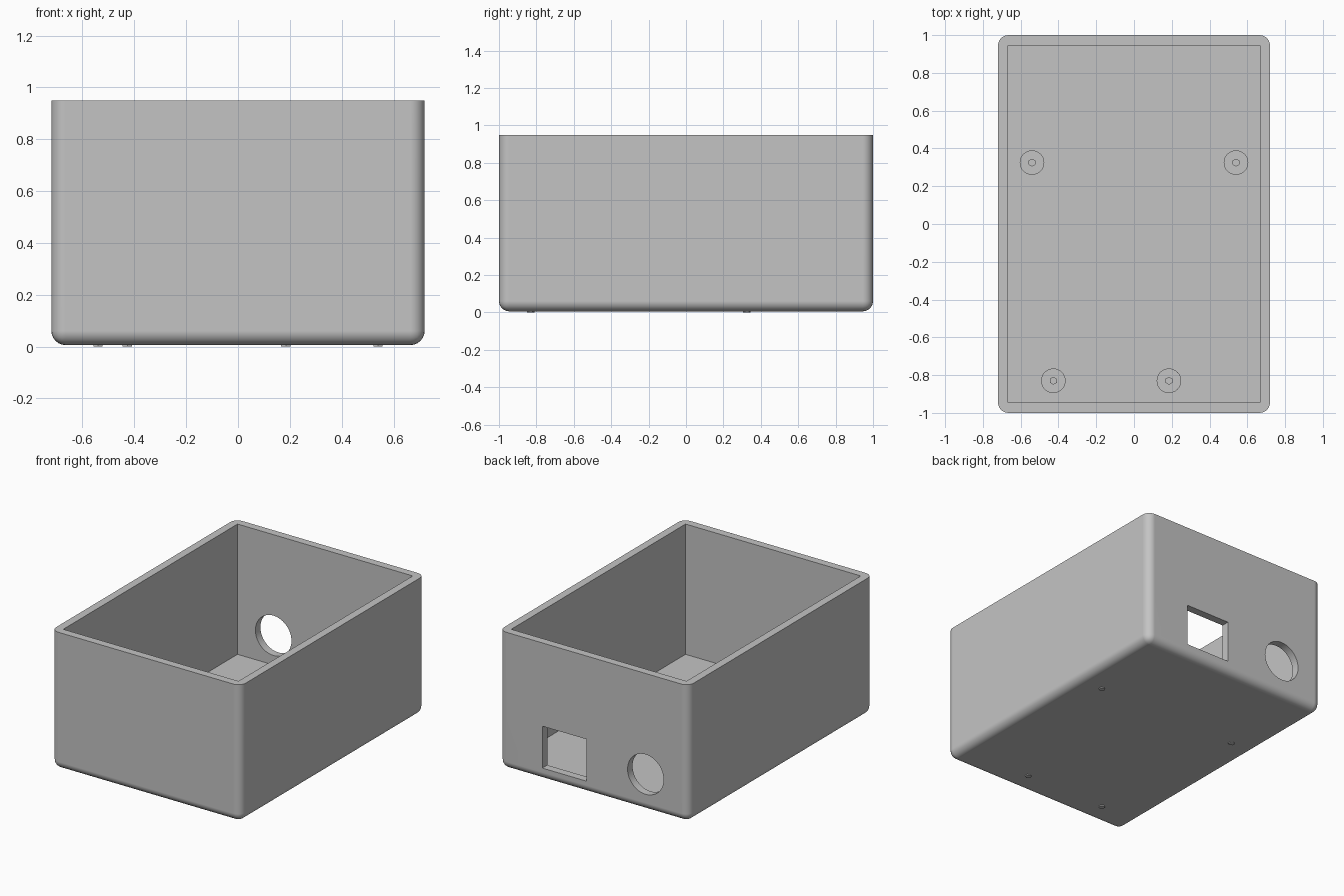
import bpy
import bmesh
import math
from mathutils import Matrix, Vector

default = bpy.data.objects.get("Cube")
if default:
    bpy.data.objects.remove(default, do_unlink=True)

# Overall sizes
HALF_X, HALF_Y, TOP = 0.72, 1.0, 0.95
BASE, FLOOR, WALL, ROUND = 0.006, 0.055, 0.054, 0.055

grey = bpy.data.materials.new("plain grey")
grey.use_nodes = True
colour = (0.55, 0.55, 0.55, 1)
grey.diffuse_color = colour
grey.node_tree.nodes["Principled BSDF"].inputs["Base Color"].default_value = colour


def finish(name, bm):
    mesh = bpy.data.meshes.new(name)
    bm.to_mesh(mesh)
    bm.free()
    mesh.materials.append(grey)
    obj = bpy.data.objects.new(name, mesh)
    bpy.context.collection.objects.link(obj)
    return obj


def box_bm(low, high):
    low, high = Vector(low), Vector(high)
    bm = bmesh.new()
    place = Matrix.Translation((low + high) / 2) @ Matrix.Diagonal((*(high - low), 1))
    bmesh.ops.create_cube(bm, size=1, matrix=place)
    return bm


def cylinder(name, radius, depth, sides, centre, turn=None):
    bm = bmesh.new()
    place = Matrix.Translation(centre) @ (turn or Matrix())
    bmesh.ops.create_cone(bm, cap_ends=True, segments=sides, radius1=radius,
                          radius2=radius, depth=depth, matrix=place)
    return finish(name, bm)


def activate(obj):
    bpy.ops.object.select_all(action='DESELECT')
    obj.select_set(True)
    bpy.context.view_layer.objects.active = obj


def smooth(obj):
    activate(obj)
    bpy.ops.object.shade_smooth_by_angle(angle=math.radians(35))


# Outer shell: every edge rounded except the open rim
bm = box_bm((-HALF_X, -HALF_Y, BASE), (HALF_X, HALF_Y, TOP))
edges = [e for e in bm.edges if min(v.co.z for v in e.verts) < TOP - 0.1]
bmesh.ops.bevel(bm, geom=edges, offset=ROUND, offset_type='OFFSET',
                segments=6, profile=0.5, affect='EDGES')
case = finish("case", bm)

# Cutters: square-cornered cavity, square port and round port in the back wall
cavity = finish("cavity_cutter", box_bm((-HALF_X + WALL, -HALF_Y + WALL, FLOOR),
                                        (HALF_X - WALL, HALF_Y - WALL, TOP + 0.2)))
square_port = finish("square_port_cutter", box_bm((0.055, 0.8, 0.09), (0.392, 1.2, 0.378)))
round_port = cylinder("round_port_cutter", 0.137, 0.4, 48, (-0.393, HALF_Y, 0.257),
                      Matrix.Rotation(math.pi / 2, 4, 'X'))

activate(case)
for cutter in (cavity, square_port, round_port):
    cutter.hide_render = True
    mod = case.modifiers.new(cutter.name, 'BOOLEAN')
    mod.operation = 'DIFFERENCE'
    mod.solver = 'EXACT'
    mod.object = cutter
    bpy.ops.object.modifier_apply(modifier=mod.name)
    bpy.data.objects.remove(cutter, do_unlink=True)
smooth(case)
weighted = case.modifiers.new("flat_walls", 'WEIGHTED_NORMAL')
weighted.keep_sharp = True

# Board mounts: a round standoff with a thin pin that pokes through the base
STANDOFF_TOP, PIN_TOP = 0.11, 0.16
mounts = {"back_right": (-0.54, 0.325), "back_left": (0.54, 0.325),
          "front_right": (-0.427, -0.83), "front_left": (0.185, -0.83)}
for place, (x, y) in mounts.items():
    low = FLOOR - 0.01
    standoff = cylinder(place + "_standoff", 0.065, STANDOFF_TOP - low, 32,
                        (x, y, (STANDOFF_TOP + low) / 2))
    smooth(standoff)
    cylinder(place + "_pin", 0.021, PIN_TOP, 6, (x, y, PIN_TOP / 2))
